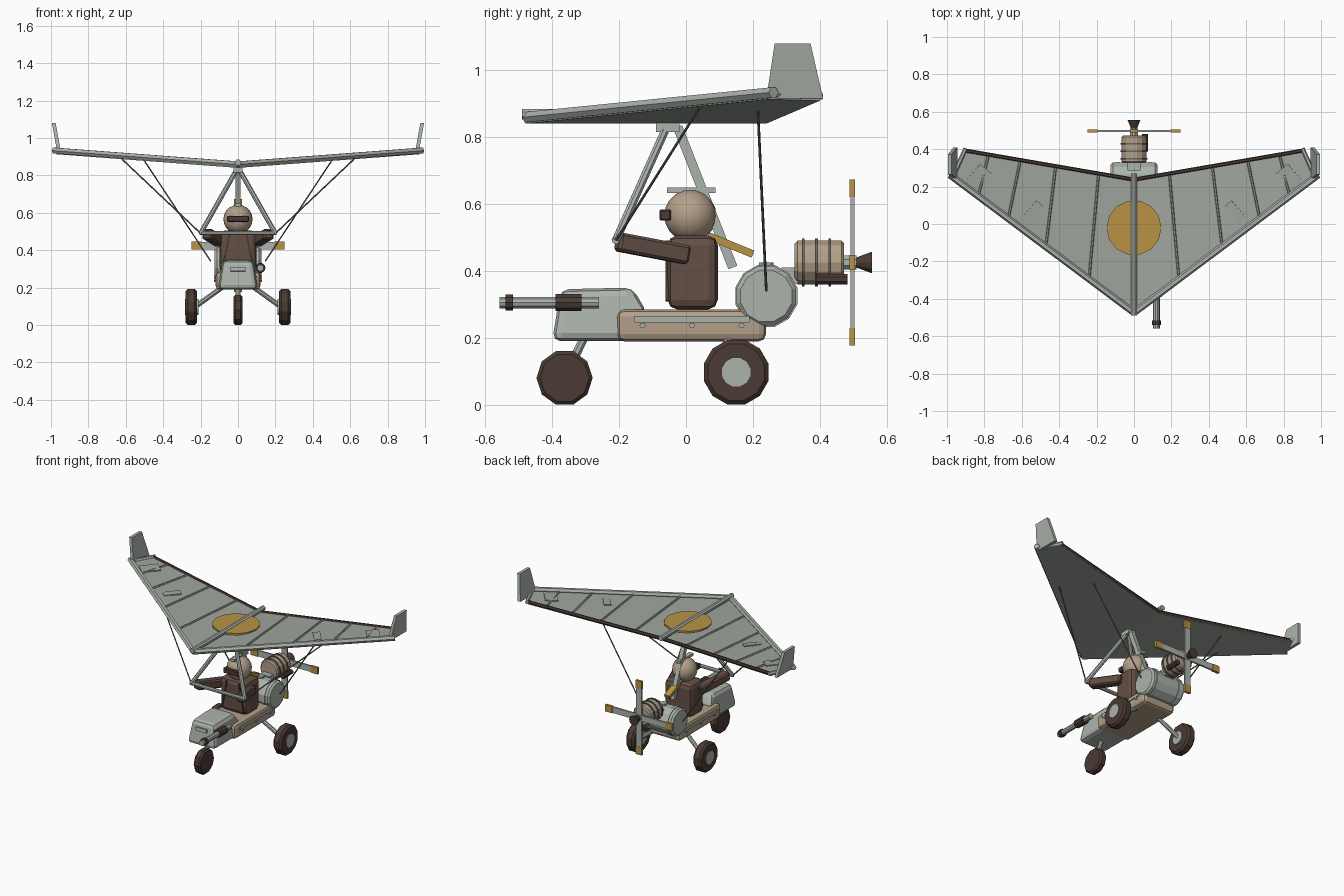
import bpy, bmesh, math
from mathutils import Vector, Matrix, Euler

cube = bpy.data.objects.get("Cube")
if cube:
    bpy.data.objects.remove(cube, do_unlink=True)


def material(name, rgb):
    m = bpy.data.materials.new(name)
    m.use_nodes = True
    m.diffuse_color = (*rgb, 1)
    m.node_tree.nodes["Principled BSDF"].inputs["Base Color"].default_value = (*rgb, 1)
    return m


GREY = material("pale grey green", (0.41, 0.45, 0.41))
SAIL = material("sail grey", (0.35, 0.38, 0.345))
TAN = material("tan", (0.45, 0.35, 0.25))
BROWN = material("suit brown", (0.125, 0.08, 0.06))
DARK = material("tyre brown", (0.07, 0.043, 0.035))
GOLD = material("mustard", (0.48, 0.29, 0.06))
STEEL = material("dark steel", (0.13, 0.14, 0.13))


def finish(name, bm, mat, bevel=0, segments=1):
    bmesh.ops.recalc_face_normals(bm, faces=bm.faces)
    mesh = bpy.data.meshes.new(name)
    bm.to_mesh(mesh)
    bm.free()
    mesh.materials.append(mat)
    ob = bpy.data.objects.new(name, mesh)
    bpy.context.collection.objects.link(ob)
    if bevel:
        mod = ob.modifiers.new("Bevel", "BEVEL")
        mod.width, mod.segments = bevel, segments
        mod.angle_limit = math.radians(40)
    return ob


def box(name, loc, size, mat, bevel=0, rot=(0, 0, 0), segments=1):
    bm = bmesh.new()
    matrix = Matrix.Translation(loc) @ Euler(rot).to_matrix().to_4x4() @ Matrix.Diagonal((*size, 1))
    bmesh.ops.create_cube(bm, size=1, matrix=matrix)
    return finish(name, bm, mat, bevel, segments)


def tube(name, a, b, r, mat, n=8, r2=None, squash=1, bevel=0):
    """Straight n-sided bar from a to b, with one flat side facing down."""
    a, b = Vector(a), Vector(b)
    q = (b - a).to_track_quat("Z", "Y")
    bm = bmesh.new()
    rings = []
    for p, rad in ((a, r), (b, r if r2 is None else r2)):
        angles = [(i + 0.5) * math.tau / n - math.pi / 2 for i in range(n)]
        rings.append([bm.verts.new(p + q @ Vector((rad * squash * math.cos(t), rad * math.sin(t), 0)))
                      for t in angles])
    for i in range(n):
        j = (i + 1) % n
        bm.faces.new((rings[0][i], rings[0][j], rings[1][j], rings[1][i]))
    for ring in rings:
        bm.faces.new(ring)
    return finish(name, bm, mat, bevel)


def prism(name, points, offset, mat, bevel=0, segments=1):
    """Flat outline pushed along an offset."""
    bm = bmesh.new()
    face = bm.faces.new([bm.verts.new(p) for p in points])
    new = bmesh.ops.extrude_face_region(bm, geom=[face])["geom"]
    bmesh.ops.translate(bm, vec=offset, verts=[v for v in new if isinstance(v, bmesh.types.BMVert)])
    return finish(name, bm, mat, bevel, segments)


def on_wing(x, y, lift=0.0):
    return Vector((x, y, 0.855 + 0.075 * abs(x) + lift))


# Wing centre parts
tube("wing_keel", (0, -0.49, 0.868), (0, 0.27, 0.868), 0.017, GREY)
tube("wing_roundel", (0, -0.02, 0.862), (0, -0.02, 0.874), 0.147, GOLD, 14)
box("keel_bracket", (0, -0.055, 0.83), (0.05, 0.07, 0.03), GREY)
tube("pylon", (0, -0.025, 0.83), (0, 0.14, 0.41), 0.02, GREY, 4)

# Everything that comes in pairs
for s, side in ((1, "left_"), (-1, "right_")):
    # Sail, edges and battens
    outline = [on_wing(s * x, y) for x, y in ((0, -0.48), (0.97, 0.25), (0.91, 0.40), (0, 0.24))]
    prism(side + "sail", outline, (0, 0, -0.015), SAIL)
    tube(side + "leading_edge", on_wing(0, -0.475, 0.004), on_wing(s * 0.985, 0.262, 0.004), 0.018, GREY, 6)
    tube(side + "trailing_edge", on_wing(0, 0.237, -0.002), on_wing(s * 0.905, 0.393, -0.002), 0.011, DARK, 6)
    tube(side + "tip_edge", on_wing(s * 0.97, 0.25), on_wing(s * 0.90, 0.405), 0.012, GREY, 6)
    for i, (x0, y0, x1, y1) in enumerate(((0.19, 0.26, 0.24, -0.29), (0.42, 0.3, 0.47, -0.11),
                                          (0.61, 0.33, 0.67, 0.04), (0.78, 0.36, 0.83, 0.16))):
        tube(f"{side}batten_{i}", on_wing(s * x0, y0, 0.002), on_wing(s * x1, y1, 0.002), 0.007, SAIL, 6)
    for i, (x, y, w, l) in enumerate(((0.54, 0.07, 0.045, 0.11), (0.83, 0.25, 0.08, 0.12))):
        box(f"{side}sail_patch_{i}", on_wing(s * x, y, 0.003), (w, l, 0.006), SAIL,
            rot=(0, -s * 0.075, s * 0.7))
    # Upright tip fin, leaning outwards
    fin = [(s * 0.965, 0.24, 0.915), (s * 0.965, 0.41, 0.915), (s * 0.995, 0.372, 1.08), (s * 0.995, 0.265, 1.08)]
    prism(side + "tip_fin", fin, (-s * 0.02, 0, 0), GREY)
    # Control frame and rigging
    tube(side + "frame_strut", (s * 0.01, -0.06, 0.825), (s * 0.2, -0.21, 0.49), 0.013, GREY)
    tube(side + "front_cable", (s * 0.2, -0.21, 0.49), on_wing(s * 0.62, 0.04, -0.015), 0.004, STEEL, 6)
    tube(side + "rear_cable", (s * 0.145, 0.24, 0.34), on_wing(s * 0.5, 0.215, -0.015), 0.004, STEEL, 6)
    # Pilot arms and chest straps
    tube(side + "arm", (s * 0.10, 0.005, 0.447), (s * 0.165, -0.205, 0.487), 0.04, BROWN, 4, bevel=0.008)
    tube(side + "strap", (s * 0.045, -0.056, 0.49), (s * 0.08, -0.056, 0.31), 0.008, DARK, 4)
    # Rear wheels
    tube(side + "rear_wheel", (s * 0.22, 0.15, 0.097), (s * 0.28, 0.15, 0.097), 0.1, DARK, 12, bevel=0.012)
    tube(side + "wheel_hub", (s * 0.212, 0.15, 0.097), (s * 0.284, 0.15, 0.097), 0.044, GREY, 12)
    tube(side + "axle_strut", (s * 0.23, 0.15, 0.097), (s * 0.08, 0.12, 0.205), 0.014, GREY)
    # Body side rail with rivets, and tank straps
    box(side + "body_rail", (s * 0.121, 0.018, 0.255), (0.012, 0.345, 0.02), GREY)
    for i in range(3):
        y = -0.13 + i * 0.148
        tube(f"{side}rivet_{i}", (s * 0.115, y, 0.237), (s * 0.127, y, 0.237), 0.009, GREY, 6)
    tube(side + "tank_strap", (s * 0.075, 0.24, 0.325), (s * 0.095, 0.24, 0.325), 0.096, GREY, 12)

tube("control_bar", (-0.205, -0.21, 0.492), (0.205, -0.21, 0.492), 0.012, GREY)

# Body and nose
box("body", (0, 0.017, 0.237), (0.24, 0.445, 0.096), TAN, 0.022, segments=2)
profile = ((-0.4, 0.19), (-0.375, 0.345), (-0.16, 0.35), (-0.125, 0.29), (-0.125, 0.19))
nose = prism("nose", [(-0.105, y, z) for y, z in profile], (0.21, 0, 0), GREY, 0.025, 2)
for v in nose.data.vertices:
    if v.co.z > 0.32:
        v.co.x *= 0.78
box("nose_slot", (0, -0.385, 0.298), (0.08, 0.02, 0.022), GREY, rot=(-0.16, 0, 0))

# Front wheel
tube("front_wheel", (-0.024, -0.363, 0.08), (0.024, -0.363, 0.08), 0.084, DARK, 10, bevel=0.01)
tube("front_fork", (0, -0.363, 0.08), (0, -0.3, 0.21), 0.014, GREY)

# Gun on the left side of the nose
for name, y0, y1, r, mat in (("gun_barrel", -0.558, -0.26, 0.018, GREY),
                             ("gun_muzzle", -0.54, -0.517, 0.025, DARK),
                             ("gun_receiver", -0.39, -0.312, 0.027, DARK)):
    tube(name, (0.12, y0, 0.305), (0.12, y1, 0.305), r, mat, 10)

# Pilot
box("torso", (0, 0.02, 0.395), (0.2, 0.15, 0.22), BROWN, 0.028, segments=2)
bm = bmesh.new()
bmesh.ops.create_uvsphere(bm, u_segments=16, v_segments=10, radius=0.078,
                          matrix=Matrix.Translation((0, 0.013, 0.565)))
head = finish("head", bm, TAN)
head.data.shade_smooth()
box("goggles", (0, -0.062, 0.567), (0.115, 0.035, 0.034), DARK, 0.005)
box("helmet_ridge", (0, 0.015, 0.641), (0.03, 0.145, 0.017), GREY)
tube("scarf", (0, 0.065, 0.505), (0, 0.2, 0.45), 0.016, GOLD, 4, squash=1.8)

# Fuel tank
tube("tank", (-0.125, 0.24, 0.325), (0.125, 0.24, 0.325), 0.092, GREY, 12, bevel=0.012)
tube("tank_cap", (0, 0.24, 0.4), (0, 0.24, 0.425), 0.023, GREY, 10)

# Engine with cooling rings, exhaust and mount
Z = 0.425
tube("engine", (0, 0.325, Z), (0, 0.472, Z), 0.067, TAN, 14, bevel=0.008)
for i in range(3):
    y = 0.35 + 0.04 * i
    tube(f"engine_ring_{i}", (0, y - 0.004, Z), (0, y + 0.004, Z), 0.073, STEEL, 14)
tube("exhaust", (0.058, 0.39, 0.375), (0.058, 0.482, 0.375), 0.017, DARK)
box("engine_mount", (0, 0.31, 0.385), (0.07, 0.05, 0.05), GREY)

# Propeller with four gold-tipped blades
tube("propeller_shaft", (0, 0.46, Z), (0, 0.51, Z), 0.022, GREY)
tube("spinner", (0, 0.505, Z), (0, 0.556, Z), 0.014, DARK, 10, r2=0.034)
for i in range(4):
    angle = i * math.pi / 2
    d = Vector((math.cos(angle), 0, math.sin(angle)))
    turn = (0, -angle, 0)
    hub = Vector((0, 0.497, Z))
    box(f"blade_{i}", hub + d * 0.1, (0.2, 0.012, 0.04), GREY, rot=turn)
    box(f"blade_tip_{i}", hub + d * 0.222, (0.052, 0.016, 0.045), GOLD, rot=turn)
